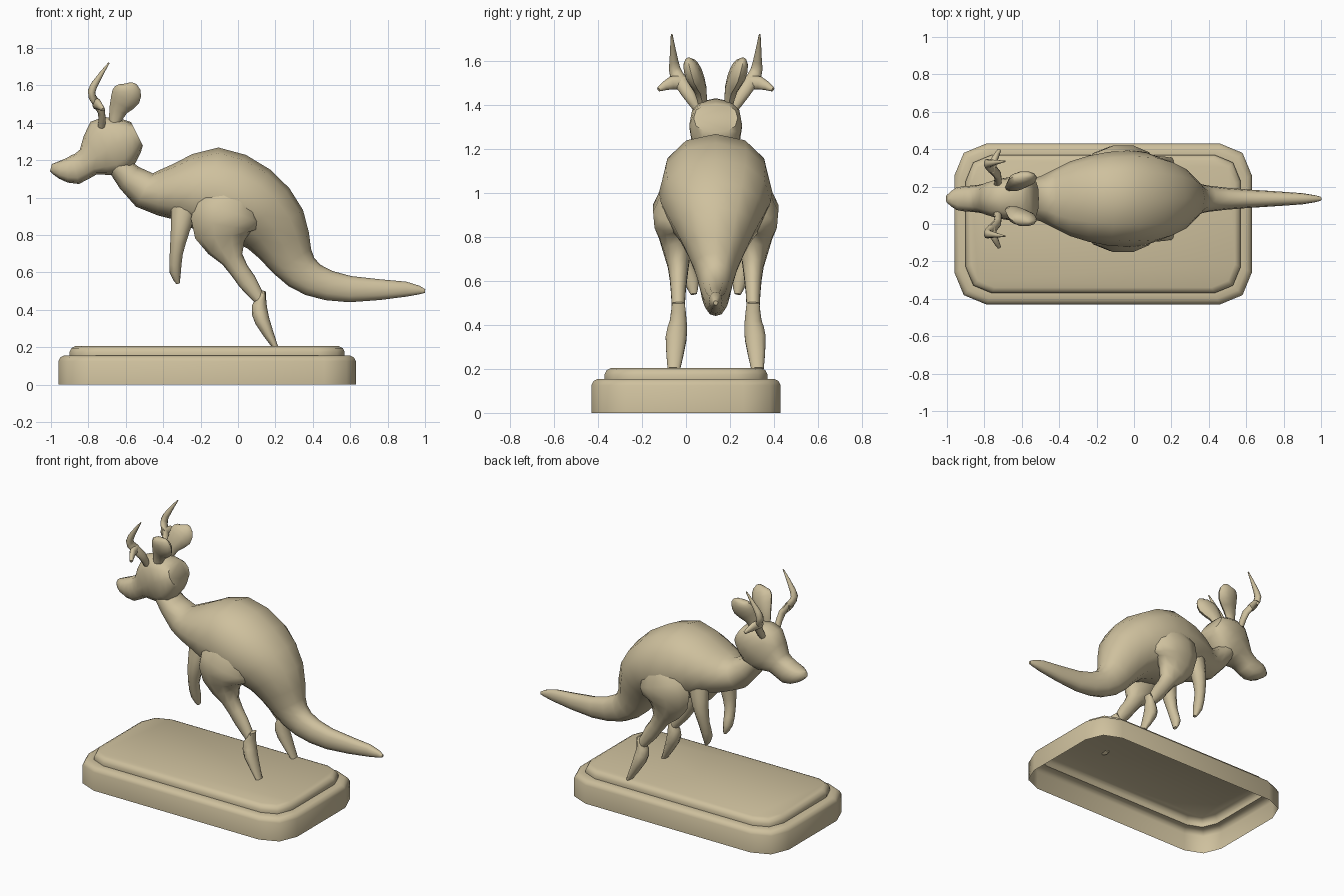
import bpy, bmesh
from math import cos, sin, pi, radians, copysign
from mathutils import Vector

cube = bpy.data.objects.get("Cube")
if cube:
    bpy.data.objects.remove(cube, do_unlink=True)

MIDLINE = .135  # the animal's plane of symmetry
ACROSS = Vector((0, 1, 0))
FORWARD = Vector((1, 0, 0))

clay = bpy.data.materials.new("warm_tan")
clay.use_nodes = True
clay.diffuse_color = (.62, .53, .34, 1)
clay.node_tree.nodes["Principled BSDF"].inputs["Base Color"].default_value = clay.diffuse_color


def skin(name, rings, hollow=False):
    """Join equal rings of points into a smooth shaded object."""
    bm = bmesh.new()
    loops = [[bm.verts.new(point) for point in ring] for ring in rings]
    for low, high in zip(loops, loops[1:]):
        for i in range(len(low)):
            bm.faces.new((low[i - 1], low[i], high[i], high[i - 1]))
    bm.faces.new(loops[-1])
    if not hollow:
        bm.faces.new(loops[0])
    bmesh.ops.recalc_face_normals(bm, faces=bm.faces)
    mesh = bpy.data.meshes.new(name)
    bm.to_mesh(mesh)
    bm.free()
    mesh.materials.append(clay)
    obj = bpy.data.objects.new(name, mesh)
    bpy.context.collection.objects.link(obj)
    bpy.ops.object.select_all(action='DESELECT')
    obj.select_set(True)
    bpy.context.view_layer.objects.active = obj
    bpy.ops.object.shade_smooth_by_angle(angle=radians(50))
    return obj


def smooth_keys(keys, steps):
    """Pass a Catmull-Rom spline through position and size together."""
    padded = [keys[0], *keys, keys[-1]]
    result = []
    for group in zip(padded, padded[1:], padded[2:], padded[3:]):
        for step in range(steps):
            t = step / steps
            result.append([b + t / 2 * (c - a + t * (2 * a - 5 * b + 4 * c - d
                                                     + t * (3 * (b - c) + d - a)))
                           for a, b, c, d in zip(*group)])
    return result + [keys[-1]]


def tube(name, keys, sides=12, steps=2, roundness=1, axis=ACROSS):
    """Keys: x, y, z, half thickness, half width along the axis."""
    sections = smooth_keys(keys, steps)
    centres = [Vector(section[:3]) for section in sections]
    rings = []
    for i, section in enumerate(sections):
        thick, wide = section[3:]
        along = centres[min(i + 1, len(centres) - 1)] - centres[max(i - 1, 0)]
        up = along.cross(axis).normalized()
        out = up.cross(along).normalized()
        ring = []
        for side in range(sides):
            turn = 2 * pi * side / sides
            rise, reach = (copysign(abs(f) ** roundness, f) for f in (cos(turn), sin(turn)))
            ring.append(centres[i] + up * thick * rise + out * wide * reach)
        rings.append(ring)
    obj = skin(name, rings)
    obj.location.y = MIDLINE
    return obj


def pair(name, keys, **options):
    """A tube on the left, mirrored to the right."""
    mirror = tube(name, keys, sides=10, **options).modifiers.new("Mirror", 'MIRROR')
    mirror.use_axis = (False, True, False)


def plinth_ring(inset, z):
    """Rectangle whose corners are rounded in two segments."""
    radius = .17 - inset / 2
    ring = []
    for corner, (sx, sy) in enumerate(((1, 1), (-1, 1), (-1, -1), (1, -1))):
        middle = Vector((sx * (.795 - inset - radius) - .165,
                         sy * (.43 - inset - radius), z))
        for step in range(3):
            turn = (corner + step / 2) * pi / 2
            ring.append(middle + radius * Vector((cos(turn), sin(turn), 0)))
    return ring


# Plinth: two soft-edged tiers, hollow underneath
tiers = []
for inset, bottom, top in ((0, 0, .155), (.06, .155, .205)):
    tiers += [plinth_ring(inset, bottom), plinth_ring(inset, top - .03),
              plinth_ring(inset + .01, top - .01), plinth_ring(inset + .03, top)]
skin("plinth", tiers, hollow=True)

# Neck, torso and tail in one skin
tube("body_and_tail", [
    (-.64, 0, 1.17, .06, .09),
    (-.5, 0, 1.04, .1, .12),
    (-.34, 0, 1.03, .15, .2),
    (-.14, 0, 1.03, .24, .25),
    (.06, 0, .96, .22, .25),
    (.2, 0, .83, .18, .18),
    (.29, 0, .66, .12, .1),
    (.4, 0, .56, .09, .07),
    (.6, 0, .51, .07, .05),
    (.9, 0, .51, .04, .03),
    (1, 0, .5, .01, .01)], roundness=.9)

# Head, from blunt muzzle to the back of the skull
tube("head", [
    (-1, 0, 1.16, .02, .02),
    (-.95, 0, 1.15, .05, .06),
    (-.87, 0, 1.15, .08, .07),
    (-.8, 0, 1.19, .08, .08),
    (-.7, 0, 1.26, .17, .11),
    (-.6, 0, 1.31, .13, .12),
    (-.54, 0, 1.34, .07, .1)], roundness=.8)

# Ears
pair("ears", [
    (-.66, .06, 1.4, .03, .02),
    (-.64, .07, 1.47, .05, .03),
    (-.6, .1, 1.54, .08, .04),
    (-.58, .12, 1.59, .06, .03),
    (-.58, .13, 1.61, .02, .01)])

# Antlers: rising beam and outward tine
pair("antler_beams", [
    (-.73, .08, 1.38, .02, .02),
    (-.73, .13, 1.46, .03, .02),
    (-.78, .18, 1.54, .03, .02),
    (-.77, .19, 1.6, .02, .02),
    (-.69, .2, 1.72, .004, .004)], axis=FORWARD)
pair("antler_tines", [
    (-.76, .14, 1.5, .03, .02),
    (-.75, .2, 1.5, .03, .02),
    (-.72, .26, 1.47, .01, .01)], axis=FORWARD)

# Arms
pair("arms", [
    (-.29, .14, .94, .07, .05),
    (-.31, .15, .82, .05, .05),
    (-.33, .14, .7, .035, .035),
    (-.335, .11, .6, .03, .035),
    (-.32, .1, .54, .01, .015)])

# Hind legs: thigh and shank, then the separate foot
pair("hind_legs", [
    (0, .15, 1.08, .08, .05),
    (-.06, .19, .92, .18, .1),
    (-.08, .18, .8, .15, .08),
    (-.03, .17, .67, .06, .05),
    (.05, .17, .55, .05, .035),
    (.12, .17, .45, .03, .03)])
pair("hind_feet", [
    (.14, .17, .5, .01, .03),
    (.115, .17, .42, .04, .04),
    (.13, .18, .34, .04, .05),
    (.2, .19, .2, .015, .03)])
